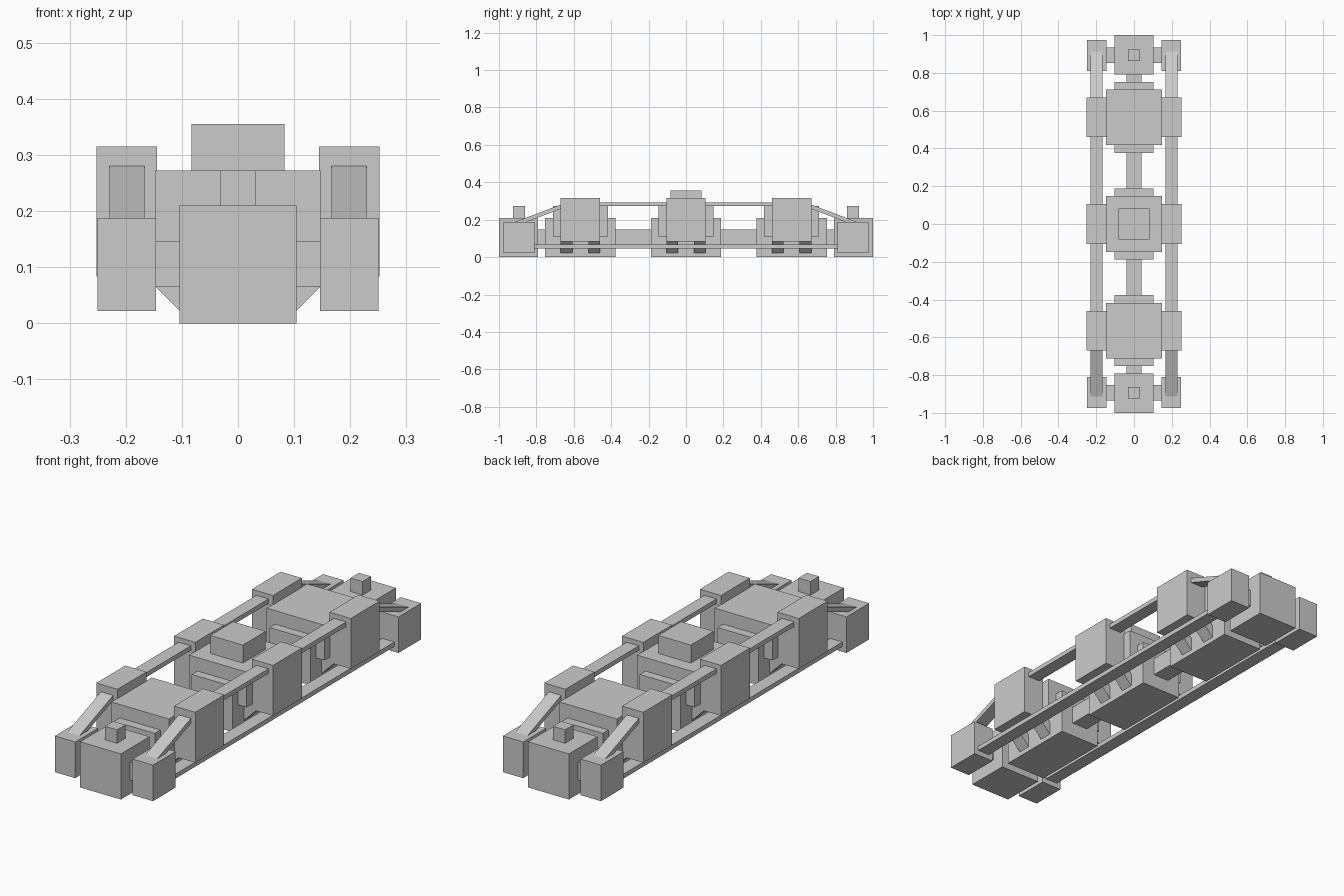
import bpy
import math

if "Cube" in bpy.data.objects:
    bpy.data.objects.remove(bpy.data.objects["Cube"])


def box(name, x, y, z):
    """Box from (min, max) ranges on each axis."""
    bpy.ops.mesh.primitive_cube_add(size=1, location=[sum(r) / 2 for r in (x, y, z)])
    ob = bpy.context.object
    ob.name = name
    ob.scale = [r[1] - r[0] for r in (x, y, z)]
    return ob


def prism(name, axis, profile, lo, hi):
    """Extrude a (u, z) profile along the x or y axis."""
    def place(p, t):
        return (t, p[0], p[1]) if axis == 'X' else (p[0], t, p[1])
    n = len(profile)
    verts = [place(p, t) for t in (lo, hi) for p in profile]
    faces = [list(range(n))[::-1], list(range(n, 2 * n))]
    faces += [[i, (i + 1) % n, (i + 1) % n + n, i + n] for i in range(n)]
    me = bpy.data.meshes.new(name)
    me.from_pydata(verts, [], faces)
    ob = bpy.data.objects.new(name, me)
    bpy.context.collection.objects.link(ob)
    # consistent outward normals
    import bmesh
    bm = bmesh.new()
    bm.from_mesh(me)
    bmesh.ops.recalc_face_normals(bm, faces=bm.faces)
    bm.to_mesh(me)
    bm.free()
    return ob


def span(a, b, s):
    """Range mirrored by sign s."""
    return (a, b) if s > 0 else (-b, -a)


# three main modules: base, upper body, side pods, diagonal struts
for label, cy, hb in (("front", -0.565, 0.147), ("middle", 0, 0.147), ("rear", 0.565, 0.147)):
    box(label + "_base", (-0.104, 0.104), (cy - 0.188, cy + 0.188), (0, 0.21))
    box(label + "_body", (-0.147, 0.147), (cy - hb, cy + hb), (0.11, 0.272))
    for s in (-1, 1):
        box(label + "_side_pod", span(0.144, 0.252, s), (cy - 0.105, cy + 0.105), (0.083, 0.315))
        for d in (-0.074, 0.074):
            strut = [(s * 0.09, 0.008), (s * 0.20, 0.118), (s * 0.17, 0.148), (s * 0.06, 0.038)]
            prism(label + "_strut", 'Y', strut, cy + d - 0.031, cy + d + 0.031)

# central spine and top hatch
box("spine", (-0.041, 0.041), (-0.85, 0.85), (0.065, 0.147))
box("top_hatch", (-0.083, 0.083), (-0.083, 0.083), (0.272, 0.355))

# end modules
for s in (-1, 1):
    box("end_block", (-0.104, 0.104), span(0.792, 1.0, s), (0, 0.21))
    box("end_cap", (-0.031, 0.031), span(0.862, 0.924, s), (0.21, 0.272))
    box("end_crossbar", (-0.17, 0.17), span(0.852, 0.935, s), (0.065, 0.147))
    for t in (-1, 1):
        box("end_pod", span(0.146, 0.25, t), span(0.81, 0.975, s), (0.022, 0.188))

# long rails and sloped end bars
for t in (-1, 1):
    lo, hi = span(0.167, 0.229, t)
    box("upper_rail", (lo, hi), (-0.63, 0.63), (0.272, 0.293))
    box("lower_rail", (lo, hi), (-0.85, 0.85), (0.046, 0.067))
    for s in (-1, 1):
        bar = [(s * 0.64, 0.292), (s * 0.917, 0.187), (s * 0.909, 0.167), (s * 0.632, 0.272)]
        prism("sloped_rail", 'X', bar, lo, hi)
